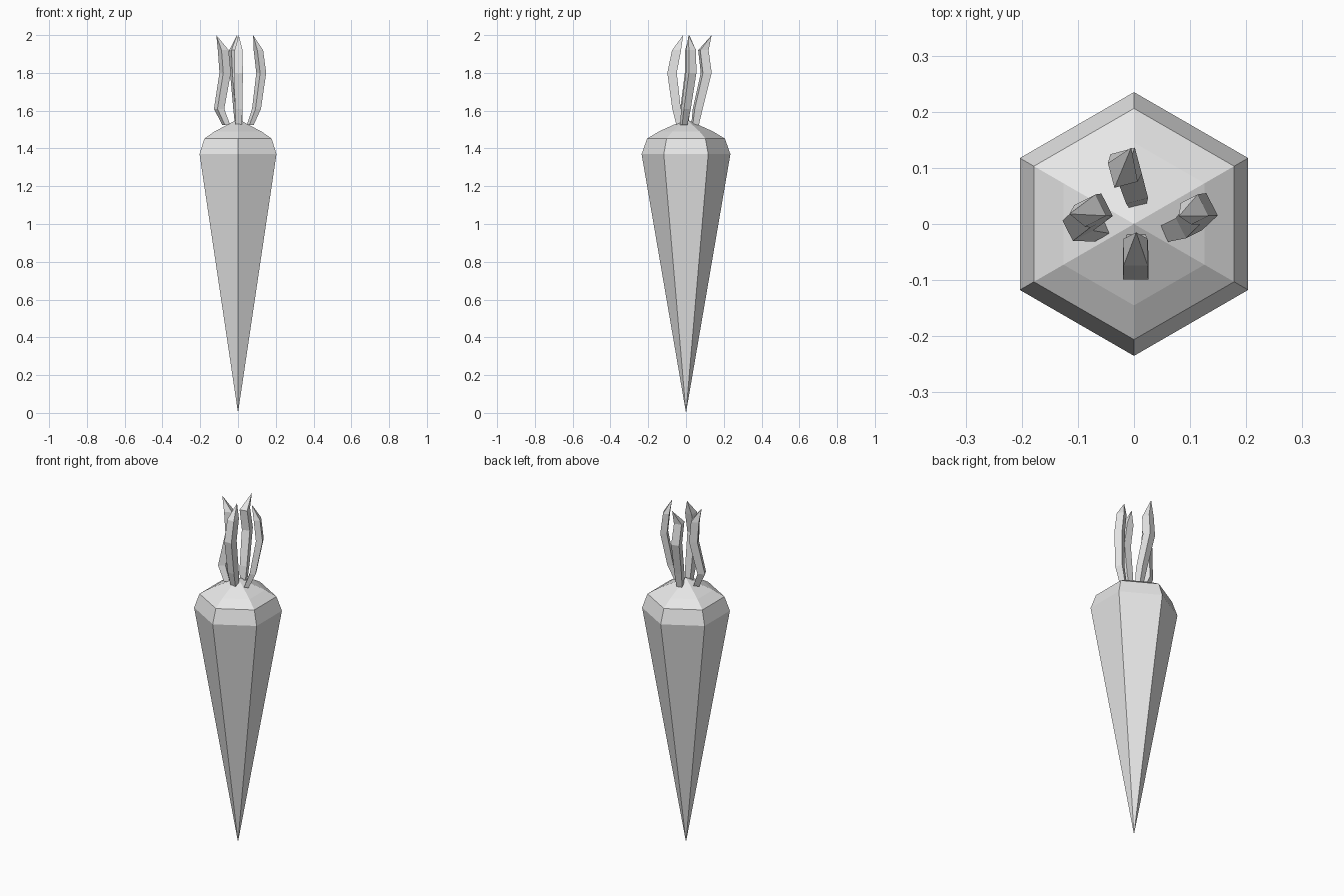
import bpy
import bmesh
from math import cos, sin, pi, radians
from mathutils import Vector

cube = bpy.data.objects.get("Cube")
if cube:
    bpy.data.objects.remove(cube, do_unlink=True)

grey = bpy.data.materials.new("light_grey")
grey.use_nodes = True
grey.diffuse_color = (0.8, 0.8, 0.8, 1)
grey.node_tree.nodes["Principled BSDF"].inputs["Base Color"].default_value = (0.8, 0.8, 0.8, 1)


def loft(name, rings, bottom_tip=None, top_tip=None):
    """Skin a stack of equal-sided rings, closing each end with a tip or a flat cap."""
    bm = bmesh.new()
    loops = [[bm.verts.new(p) for p in ring] for ring in rings]
    n = len(loops[0])
    for low, high in zip(loops, loops[1:]):
        for i in range(n):
            j = (i + 1) % n
            bm.faces.new((low[i], low[j], high[j], high[i]))
    for loop, tip in ((loops[0], bottom_tip), (loops[-1], top_tip)):
        if tip is None:
            bm.faces.new(loop)
            continue
        end = bm.verts.new(tip)
        for i in range(n):
            bm.faces.new((loop[i], loop[(i + 1) % n], end))
    bmesh.ops.recalc_face_normals(bm, faces=bm.faces)
    mesh = bpy.data.meshes.new(name)
    bm.to_mesh(mesh)
    bm.free()
    mesh.materials.append(grey)
    obj = bpy.data.objects.new(name, mesh)
    bpy.context.collection.objects.link(obj)
    return obj


# Six-sided tapering root with a bevelled shoulder and shallow domed crown
def hexagon(radius, z):
    return [(radius * cos(pi / 2 + i * pi / 3), radius * sin(pi / 2 + i * pi / 3), z)
            for i in range(6)]


profile = [(0.235, 1.37), (0.206, 1.452), (0.145, 1.489)]
loft("root", [hexagon(r, z) for r, z in profile], (0, 0, 0), (0, 0, 1.555))


# Four bent, square-section leaves, each ending in a point
def leaf(name, angle, thickness, centres, tip):
    bend = Vector((cos(radians(angle)), sin(radians(angle)), 0)) * thickness / 2
    side = Vector((-sin(radians(angle)), cos(radians(angle)), 0)) * 0.0225
    rings = []
    for (x, y), z, scale in zip(centres, (1.525, 1.61, 1.8, 1.92), (0.7, 0.9, 1, 0.95)):
        c = Vector((x, y, z))
        rings.append([c + (bend * a + side * b) * scale
                      for a, b in ((-1, -1), (1, -1), (1, 1), (-1, 1))])
    loft(name, rings, top_tip=(*tip, 2.0))


leaf("front_leaf", -90, 0.05,
     [(0.004, -0.034), (0.004, -0.05), (0.003, -0.074), (0.003, -0.05)], (0.004, -0.015))
leaf("back_leaf", 105, 0.048,
     [(0.003, 0.048), (0, 0.062), (-0.014, 0.107), (-0.02, 0.092)], (-0.005, 0.136))
leaf("left_leaf", 27, 0.036,
     [(0.065, -0.012), (0.098, 0), (0.123, 0.027), (0.108, 0.026)], (0.08, 0.014))
leaf("right_leaf", 27, 0.045,
     [(-0.063, -0.01), (-0.1, -0.003), (-0.068, 0.024), (-0.078, 0.024)], (-0.115, 0.018))
